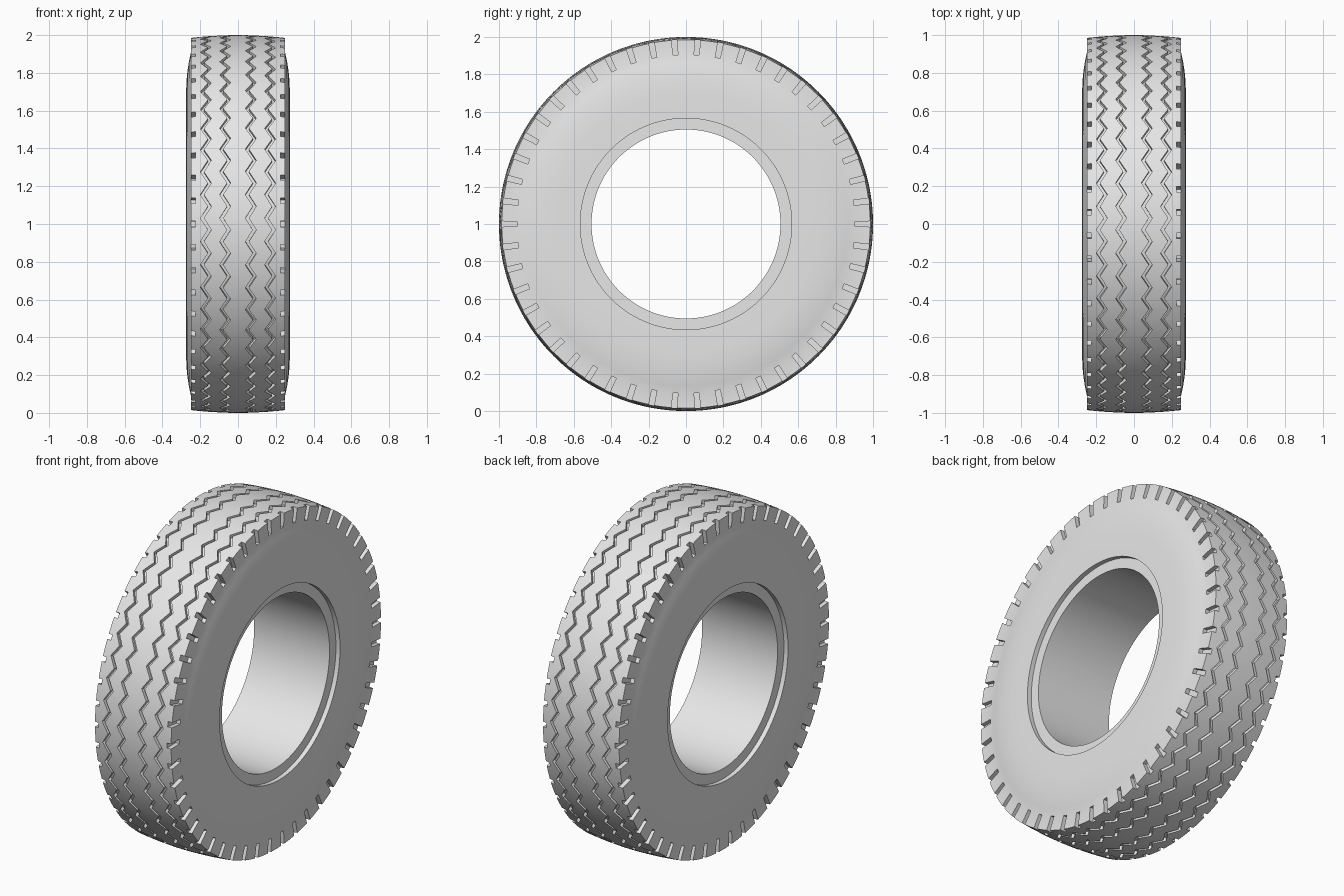
import bpy, bmesh, math

if "Cube" in bpy.data.objects:
    bpy.data.objects.remove(bpy.data.objects["Cube"], do_unlink=True)

PITCHES = 50            # tread blocks around the tyre
HALF_TREAD = 0.25
NOTCH_FLOOR = 0.225     # how far in the shoulder notches reach
NOTCH_ROOT = 0.905      # radius where the notches end
GROOVES = (-0.17, -0.068, 0.068, 0.17)
GROOVE_HALF, GROOVE_DEPTH, SWING = 0.009, 0.022, 0.02


def crown(x):
    """Radius of the slightly domed tread."""
    return 1 - 0.015 * (x / HALF_TREAD) ** 2


def zigzag(f):
    """Triangle wave over one pitch."""
    return 4 * f if f <= 0.25 else 2 - 4 * f if f <= 0.75 else 4 * f - 4


def side(notched):
    """Shoulder, sidewall and bead as (x, radius), from the tread inward."""
    edge = NOTCH_FLOOR if notched else HALF_TREAD
    return [(NOTCH_FLOOR, crown(NOTCH_FLOOR)),
            (edge, crown(HALF_TREAD)), (edge, NOTCH_ROOT),
            (HALF_TREAD, NOTCH_ROOT),
            (0.259, 0.865), (0.267, 0.815), (0.273, 0.755), (0.275, 0.69),
            (0.275, 0.565), (0.248, 0.565), (0.248, 0.505)]


def tread(f):
    """Crown with four grooves shifted sideways along the zigzag."""
    points = []
    for centre in GROOVES:
        c = centre + SWING * zigzag(f)
        for x, depth in ((c - GROOVE_HALF, 0), (c - GROOVE_HALF, GROOVE_DEPTH),
                         (c + GROOVE_HALF, GROOVE_DEPTH), (c + GROOVE_HALF, 0)):
            points.append((x, crown(x) - depth))
    points.insert(len(points) // 2, (0, 1))
    return points


def section(f, notched):
    wall = side(notched)
    return [(-x, r) for x, r in reversed(wall)] + tread(f) + wall


# Sections of one pitch; the doubled angles form the notch walls
STEPS = [(-0.12, False), (-0.12, True), (0.12, True), (0.12, False),
         (0.25, False), (0.5, False), (0.75, False)]

bm = bmesh.new()
rings = []
for pitch in range(PITCHES):
    for f, notched in STEPS:
        a = 2 * math.pi * (pitch + f) / PITCHES
        rings.append([bm.verts.new((x, r * math.cos(a), 1 + r * math.sin(a)))
                      for x, r in section(f, notched)])

# Bridge neighbouring sections into a closed ring
for i, ring in enumerate(rings):
    following = rings[(i + 1) % len(rings)]
    count = len(ring)
    for j in range(count):
        k = (j + 1) % count
        bm.faces.new((ring[j], ring[k], following[k], following[j]))

bmesh.ops.remove_doubles(bm, verts=bm.verts, dist=0.0002)
bmesh.ops.dissolve_degenerate(bm, edges=bm.edges, dist=0.0001)
bmesh.ops.recalc_face_normals(bm, faces=bm.faces)

mesh = bpy.data.meshes.new("tyre")
bm.to_mesh(mesh)
bm.free()
tyre = bpy.data.objects.new("tyre", mesh)
bpy.context.collection.objects.link(tyre)

# Plain grey rubber
grey = bpy.data.materials.new("light grey rubber")
grey.use_nodes = True
colour = (0.8, 0.8, 0.8, 1)
grey.diffuse_color = colour
grey.node_tree.nodes["Principled BSDF"].inputs["Base Color"].default_value = colour
mesh.materials.append(grey)

# Smooth walls, crisp grooves and notches
bpy.ops.object.select_all(action='DESELECT')
tyre.select_set(True)
bpy.context.view_layer.objects.active = tyre
bpy.ops.object.shade_smooth_by_angle(angle=math.radians(30))
